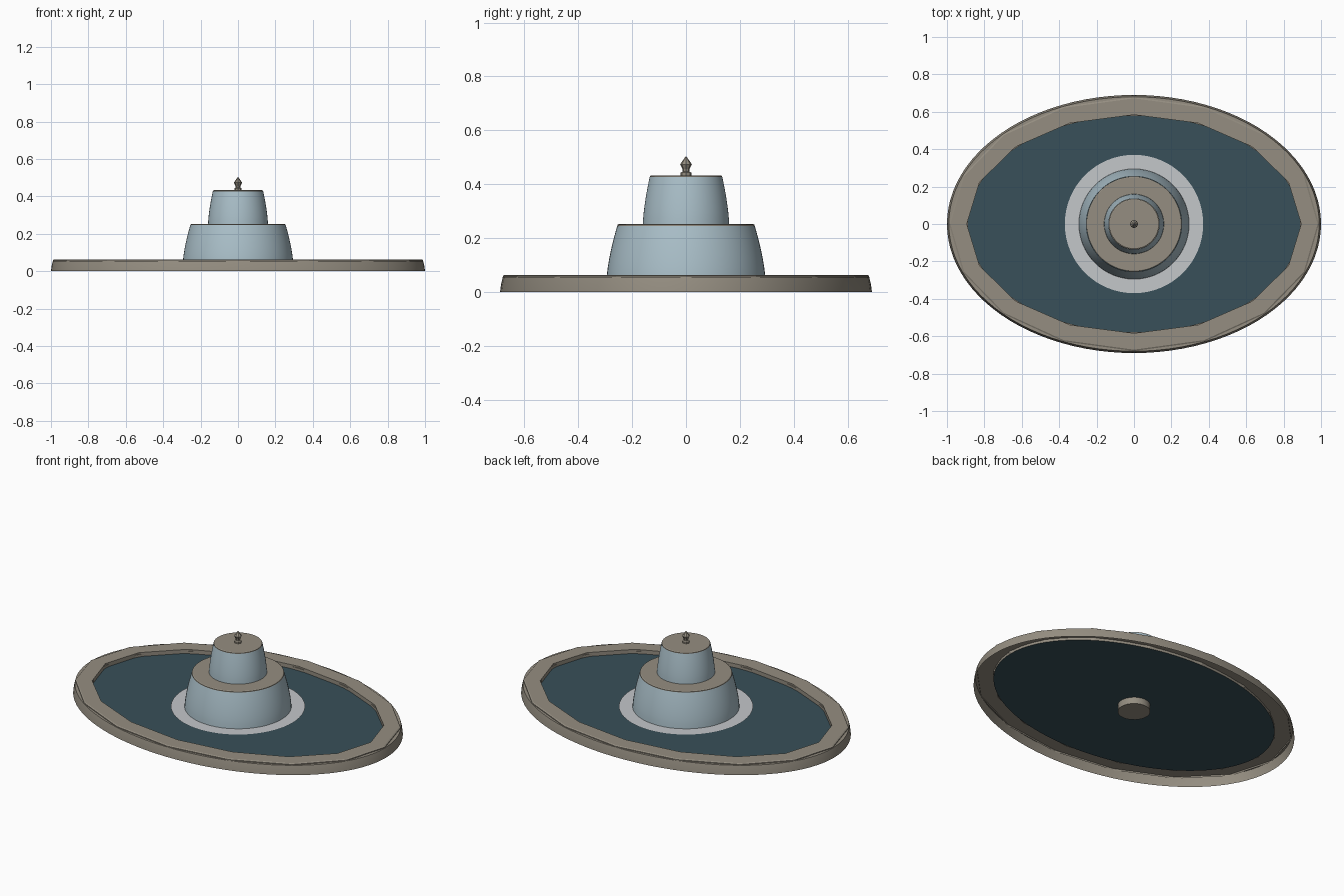
import bpy, bmesh, math

if "Cube" in bpy.data.objects:
    bpy.data.objects.remove(bpy.data.objects["Cube"])


def material(name, rgb):
    m = bpy.data.materials.new(name)
    m.diffuse_color = (*rgb, 1)
    m.use_nodes = True
    m.node_tree.nodes["Principled BSDF"].inputs["Base Color"].default_value = m.diffuse_color
    return m


STONE = material("stone", (0.30, 0.27, 0.22))
POOL = material("pool_water", (0.04, 0.08, 0.10))
FALL = material("falling_water", (0.40, 0.52, 0.58))
FOAM = material("foam", (0.55, 0.57, 0.59))


def loft(name, rings, sides, mat, cap_start=False, cap_end=False, smooth=True):
    """Join elliptical rings (rx, ry, z) into a skin; a ring with rx 0 is a point."""
    bm = bmesh.new()
    loops = []
    for rx, ry, z in rings:
        if rx == 0:
            loops.append([bm.verts.new((0, 0, z))] * sides)
            continue
        loops.append([bm.verts.new((rx * math.cos(2 * math.pi * i / sides),
                                    ry * math.sin(2 * math.pi * i / sides), z))
                      for i in range(sides)])
    for a, b in zip(loops, loops[1:]):
        for i in range(sides):
            j = (i + 1) % sides
            bm.faces.new(list(dict.fromkeys((a[i], a[j], b[j], b[i]))))
    if cap_start:
        bm.faces.new(loops[0][::-1])
    if cap_end:
        bm.faces.new(loops[-1])
    mesh = bpy.data.meshes.new(name)
    bm.to_mesh(mesh)
    bm.free()
    mesh.materials.append(mat)
    ob = bpy.data.objects.new(name, mesh)
    bpy.context.collection.objects.link(ob)
    if smooth:
        bpy.ops.object.select_all(action='DESELECT')
        bpy.context.view_layer.objects.active = ob
        ob.select_set(True)
        bpy.ops.object.shade_smooth_by_angle(angle=math.radians(30))
    return ob


def oval(profile):
    """Basin profile: (inset from the outer edge, height)."""
    return [(1.0 - d, 0.69 - d, z) for d, z in profile]


def round_(profile):
    return [(r, r, z) for r, z in profile]


# Basin: smooth open-bottomed wall with a ledge, and a 16-sided coping on top
loft("basin_wall", oval([(0, 0), (0.004, 0.03), (0.01, 0.055), (0.112, 0.055), (0.112, 0.04)]),
     96, STONE)
loft("basin_coping", oval([(0.011, 0.045), (0.011, 0.06), (0.018, 0.064), (0.106, 0.064),
                           (0.106, 0.04)]), 16, STONE, smooth=False)

# Pool surface and foam ring around the falling water
loft("pool_water", oval([(0.112, 0.04)]), 96, POOL, cap_end=True)
loft("foam_ring", round_([(0.37, 0.044), (0.27, 0.044)]), 64, FOAM)

# Central column reaching the ground
loft("column", round_([(0.09, 0), (0.09, 0.43)]), 32, STONE, cap_start=True, cap_end=True)

# Two tiers: a stone plate with a curtain of water falling from its edge
for label, z0, z1, r0, r1 in (("lower", 0.042, 0.25, 0.295, 0.255),
                              ("upper", 0.252, 0.43, 0.160, 0.135)):
    curtain = []
    for i in range(9):
        t = i / 8
        curtain.append((r0 - (r0 - r1) * t ** 1.5, z0 + (z1 - 0.004 - z0) * t))
    loft(label + "_water_curtain", round_(curtain), 64, FALL)
    loft(label + "_plate", round_([(r1 - 0.001, z1 - 0.01), (r1 - 0.001, z1), (r1 - 0.006, z1 + 0.003)]),
         64, STONE, cap_start=True, cap_end=True)

# Pointed finial
loft("finial", round_([(0.020, 0.432), (0.020, 0.443), (0.012, 0.448), (0.013, 0.456),
                       (0.022, 0.474), (0, 0.505)]), 8, STONE, cap_start=True, smooth=False)
